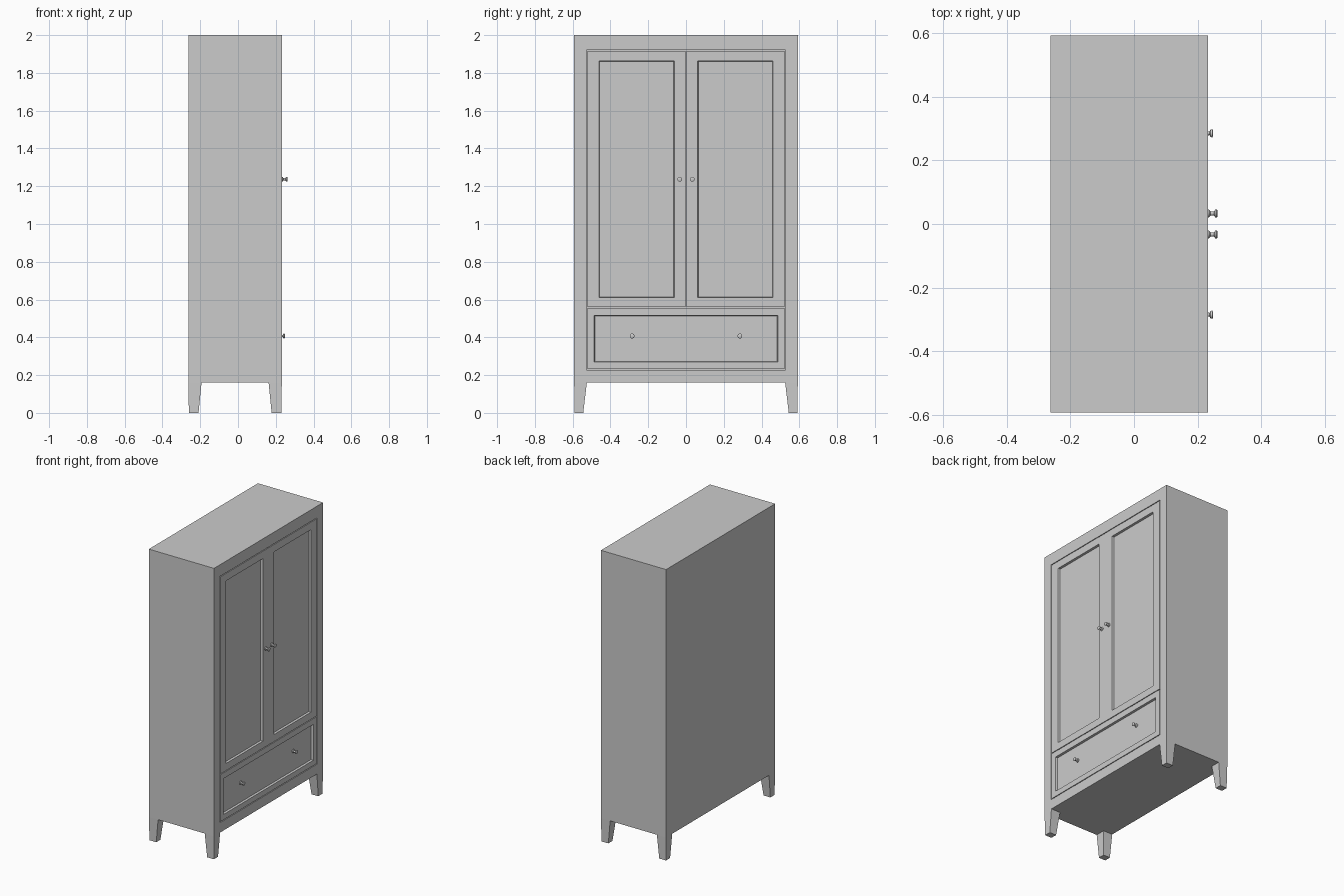
import bpy, bmesh, math
from mathutils import Vector

if "Cube" in bpy.data.objects:
    bpy.data.objects.remove(bpy.data.objects["Cube"])

BACK, FRONT, HALF_W = -0.263, 0.232, 0.592


def make_object(name, bm):
    bmesh.ops.recalc_face_normals(bm, faces=bm.faces)
    mesh = bpy.data.meshes.new(name)
    bm.to_mesh(mesh)
    bm.free()
    ob = bpy.data.objects.new(name, mesh)
    bpy.context.collection.objects.link(ob)
    return ob


def loft(name, rings):
    """Closed solid through a series of matching point loops."""
    bm = bmesh.new()
    loops = [[bm.verts.new(p) for p in ring] for ring in rings]
    for a, b in zip(loops, loops[1:]):
        n = len(a)
        for i in range(n):
            bm.faces.new((a[i], a[(i + 1) % n], b[(i + 1) % n], b[i]))
    bm.faces.new(loops[0])
    bm.faces.new(loops[-1])
    return make_object(name, bm)


def rect_yz(x, y0, y1, z0, z1):
    return [(x, y0, z0), (x, y1, z0), (x, y1, z1), (x, y0, z1)]


def rect_xy(z, x0, x1, y0, y1):
    return [(x0, y0, z), (x1, y0, z), (x1, y1, z), (x0, y1, z)]


def recessed_box(name, outer, inner, back, front, depth, slope=0.0):
    """Box whose +x face has a sunken rectangle."""
    y0, y1, z0, z1 = inner
    floor = (y0 + slope, y1 - slope, z0 + slope, z1 - slope)
    return loft(name, [rect_yz(back, *outer), rect_yz(front, *outer),
                       rect_yz(front, *inner), rect_yz(front - depth, *floor)])


def knob(name, x, y, z):
    """Turned knob along +x: flange, neck and cap."""
    profile = [(-0.001, 0), (-0.001, 0.012), (0.004, 0.012), (0.008, 0.007),
               (0.019, 0.006), (0.023, 0.012), (0.028, 0.013), (0.030, 0.010), (0.030, 0)]
    bm = bmesh.new()
    verts = [bm.verts.new((x + px, y, z + r)) for px, r in profile]
    edges = [bm.edges.new(pair) for pair in zip(verts, verts[1:])]
    bmesh.ops.spin(bm, geom=verts + edges, cent=Vector((x, y, z)), axis=(1, 0, 0),
                   angle=2 * math.pi, steps=16)
    bmesh.ops.remove_doubles(bm, verts=bm.verts, dist=0.0002)
    ob = make_object(name, bm)
    bpy.ops.object.select_all(action='DESELECT')
    ob.select_set(True)
    bpy.context.view_layer.objects.active = ob
    bpy.ops.object.shade_smooth_by_angle(angle=math.radians(35))


# Cabinet carcass with a shallow opening for doors and drawer
recessed_box("cabinet_body", (-HALF_W, HALF_W, 0.16, 2.0),
             (-0.527, 0.527, 0.228, 1.92), BACK, FRONT, 0.03)

# Drawer front with sunken panel
recessed_box("drawer_front", (-0.522, 0.522, 0.233, 0.556),
             (-0.486, 0.486, 0.27, 0.516), FRONT - 0.03, FRONT, 0.014, 0.003)

for s, side in ((-1, "left"), (1, "right")):
    # Framed door
    outer = sorted((s * 0.002, s * 0.522)) + [0.561, 1.915]
    inner = sorted((s * 0.062, s * 0.46)) + [0.61, 1.864]
    recessed_box(f"{side}_door", outer, inner, FRONT - 0.03, FRONT, 0.014, 0.003)
    # Knobs on door stile and drawer panel
    knob(f"{side}_door_knob", FRONT, s * 0.033, 1.237)
    knob(f"{side}_drawer_knob", FRONT - 0.014, s * 0.285, 0.407)
    # Tapered legs, nearly straight on the outside
    for d, edge, end in ((-1, BACK, "back"), (1, FRONT, "front")):
        loft(f"{side}_{end}_leg", [
            rect_xy(0, edge - d * 0.003, edge - d * 0.054, s * (HALF_W - 0.003), s * 0.544),
            rect_xy(0.16, edge, edge - d * 0.07, s * HALF_W, s * 0.525)])
